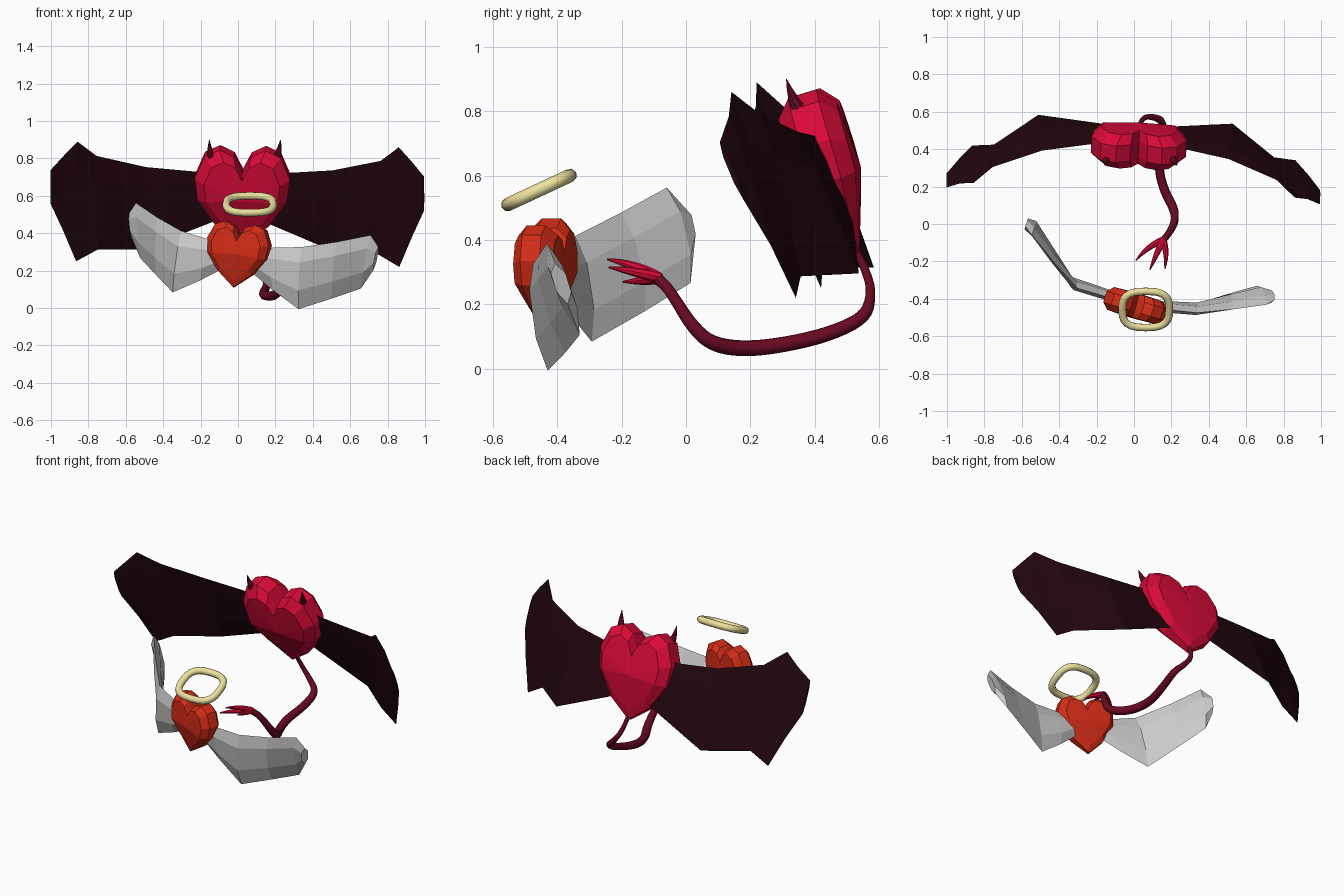
import bpy, bmesh
from math import radians, cos, sin, tau, copysign
from mathutils import Matrix, Vector

if "Cube" in bpy.data.objects:
    bpy.data.objects.remove(bpy.data.objects["Cube"])


def material(name, rgb):
    m = bpy.data.materials.new(name)
    m.diffuse_color = (*rgb, 1)
    m.use_nodes = True
    m.node_tree.nodes["Principled BSDF"].inputs["Base Color"].default_value = m.diffuse_color
    return m


CRIMSON = material("crimson", (0.70, 0.003, 0.04))
DARK_RED = material("dark_red", (0.14, 0.003, 0.015))
NIGHT = material("night", (0.015, 0.002, 0.004))
ORANGE = material("orange_red", (0.66, 0.025, 0.008))
GOLD = material("pale_gold", (0.84, 0.75, 0.34))


def turn(axis, deg):
    return Matrix.Rotation(radians(deg), 4, axis)


def loft(name, rings, mat=None, matrix=Matrix(), poles=None):
    """Skin equal-length closed rings; close the ends with faces or with pole points."""
    bm = bmesh.new()
    rows = [[bm.verts.new(p) for p in r] for r in rings]
    n = len(rows[0])
    for a, b in zip(rows, rows[1:]):
        for i in range(n):
            j = (i + 1) % n
            bm.faces.new((a[i], a[j], b[j], b[i]))
    for k, row in enumerate((rows[0], rows[-1])):
        if poles:
            c = bm.verts.new(poles[k])
            for i in range(n):
                bm.faces.new((row[i], row[(i + 1) % n], c))
        else:
            bm.faces.new(row)
    bmesh.ops.recalc_face_normals(bm, faces=bm.faces)
    me = bpy.data.meshes.new(name)
    bm.to_mesh(me)
    bm.free()
    ob = bpy.data.objects.new(name, me)
    bpy.context.collection.objects.link(ob)
    ob.matrix_world = matrix
    if mat:
        me.materials.append(mat)
    return ob


def heart(name, matrix, size, height, tip, mat):
    """Puffed heart whose thickness narrows toward the bottom tip."""
    half = [(.09, .43), (.24, .50), (.40, .43), (.50, .20), (.47, -.03), (.28, -.30)]
    outline = [(0, .26)] + half + [(0, tip)] + [(-x, z) for x, z in reversed(half)]
    rings = []
    for y, s in ((-.185, .80), (-.09, 1), (.09, 1), (.185, .80)):
        rings.append([(x * s * size, y * size * min(1, .35 + (z - tip) * 1.3), z * s * height)
                      for x, z in outline])
    return loft(name, rings, mat, matrix, [(0, -.2 * size, 0), (0, .2 * size, 0)])


def wing(name, columns, thick, side, matrix, mat=None, flex=0):
    """Thin lens-shaped sections running from a top point to a bottom point."""
    rings = []
    for top, low in columns:
        t, b = Vector(top), Vector(low)
        ring = []
        for f, y in ((0, 0), (.25, -1), (.7, -1), (1, 0), (.7, 1), (.25, 1)):
            p = t.lerp(b, f) + Vector((0, y * thick, 0))
            p.y += side * flex * max(0, 1 - abs(p.x - .345) / .3)
            ring.append((p.x * side, p.y, p.z))
        rings.append(ring)
    return loft(name, rings, mat, matrix)


def tube(name, pts, radii, mat, matrix=Matrix(), cyclic=False, kind='NURBS'):
    cu = bpy.data.curves.new(name, 'CURVE')
    cu.dimensions = '3D'
    cu.bevel_depth = 1
    cu.bevel_resolution = 2
    cu.use_fill_caps = True
    cu.resolution_u = 4
    sp = cu.splines.new(kind)
    sp.points.add(len(pts) - 1)
    for q, p, r in zip(sp.points, pts, radii):
        q.co = (*p, 1)
        q.radius = r
    sp.use_cyclic_u = cyclic
    if kind == 'NURBS':
        sp.order_u = 3
        sp.use_endpoint_u = True
    cu.materials.append(mat)
    ob = bpy.data.objects.new(name, cu)
    bpy.context.collection.objects.link(ob)
    ob.matrix_world = matrix
    bpy.ops.object.select_all(action='DESELECT')
    ob.select_set(True)
    bpy.context.view_layer.objects.active = ob
    bpy.ops.object.convert(target='MESH')
    return bpy.context.object


# horned heart, leaning forward at the top
spin = turn('Z', -2.6) @ turn('Y', 1)
heart("horned_heart", Matrix.Translation((.025, .445, .60)) @ spin @ turn('X', 17), .51, .535, -.50, CRIMSON)

# dark wings and horns, given as (top, bottom) columns
c = Matrix.Translation((0, .45, .6))
dark_frame = Matrix.Translation((.008, 0, 0)) @ c @ spin @ c.inverted()
dark_columns = [((.16, .43, .72), (.09, .52, .48)), ((.50, .37, .745), (.52, .56, .305)),
                ((.76, .27, .80), (.75, .39, .30)), ((.86, .18, .875), (.865, .38, .235)),
                ((.93, .175, .80), (.935, .305, .40)), ((1.0, .15, .72), (1.0, .225, .54))]
for side, label in ((-1, "left"), (1, "right")):
    wing(label + "_dark_wing", dark_columns, .008, side, dark_frame, NIGHT)
    tube(label + "_horn", [(.03 + side * .17, .36, .79), (.035 + side * .188, .33, .835),
                           (.037 + side * .19, .312, .90)], (.026, .018, .001), DARK_RED)

# tail with a forked tip
tail = [(.03, .52, .38), (.04, .57, .29), (.10, .575, .21), (.16, .55, .155), (.15, .44, .105),
        (.13, .30, .073), (.16, .18, .06), (.215, .08, .075), (.22, .02, .13), (.20, -.03, .21),
        (.17, -.07, .27), (.14, -.11, .292)]
tube("tail", tail, (.012, .013, .017, .021, .023, .024, .025, .025, .022, .019, .018, .018), DARK_RED)
for i, (bend, tip) in enumerate([((.07, -.12, .272), (.01, -.195, .27)),
                                 ((.12, -.16, .325), (.085, -.245, .34)),
                                 ((.18, -.15, .300), (.165, -.24, .315))]):
    tube("tail_prong_%d" % (i + 1), [(.155, -.085, .283), bend, tip], (.018, .018, .003), CRIMSON)

# winged heart, turned and rolled slightly
angel = Matrix.Translation((0, -.435, .29)) @ turn('Z', -16.5) @ turn('Y', 7.5)
heart("winged_heart", angel, .345, .335, -.54, ORANGE)
pale_columns = [((.08, 0, .05), (.05, .02, -.07)), ((.17, .015, .055), (.20, .045, -.17)),
                ((.33, .03, .08), (.345, .067, -.253)), ((.50, .115, .13), (.49, .185, -.177)),
                ((.66, .205, .188), (.62, .285, -.105)), ((.70, .24, .13), (.68, .27, 0))]
for side, label in ((-1, "left"), (1, "right")):
    wing(label + "_pale_wing", pale_columns, .024, side, angel, flex=.03)

# halo: rounded-square ring tilted down at the front
ring = []
for k in range(24):
    a = tau * k / 24
    x, y = (copysign(abs(v) ** .7, v) for v in (cos(a), sin(a)))
    ring.append((x * .126, y * .107, 0))
tube("halo", ring, [.021] * 24, GOLD,
     Matrix.Translation((.063, -.457, .555)) @ turn('X', 25), True, 'POLY')

# flat facets everywhere except the round tubes
for ob in bpy.data.objects:
    for p in ob.data.polygons:
        p.use_smooth = ob.name in ("tail", "halo")
